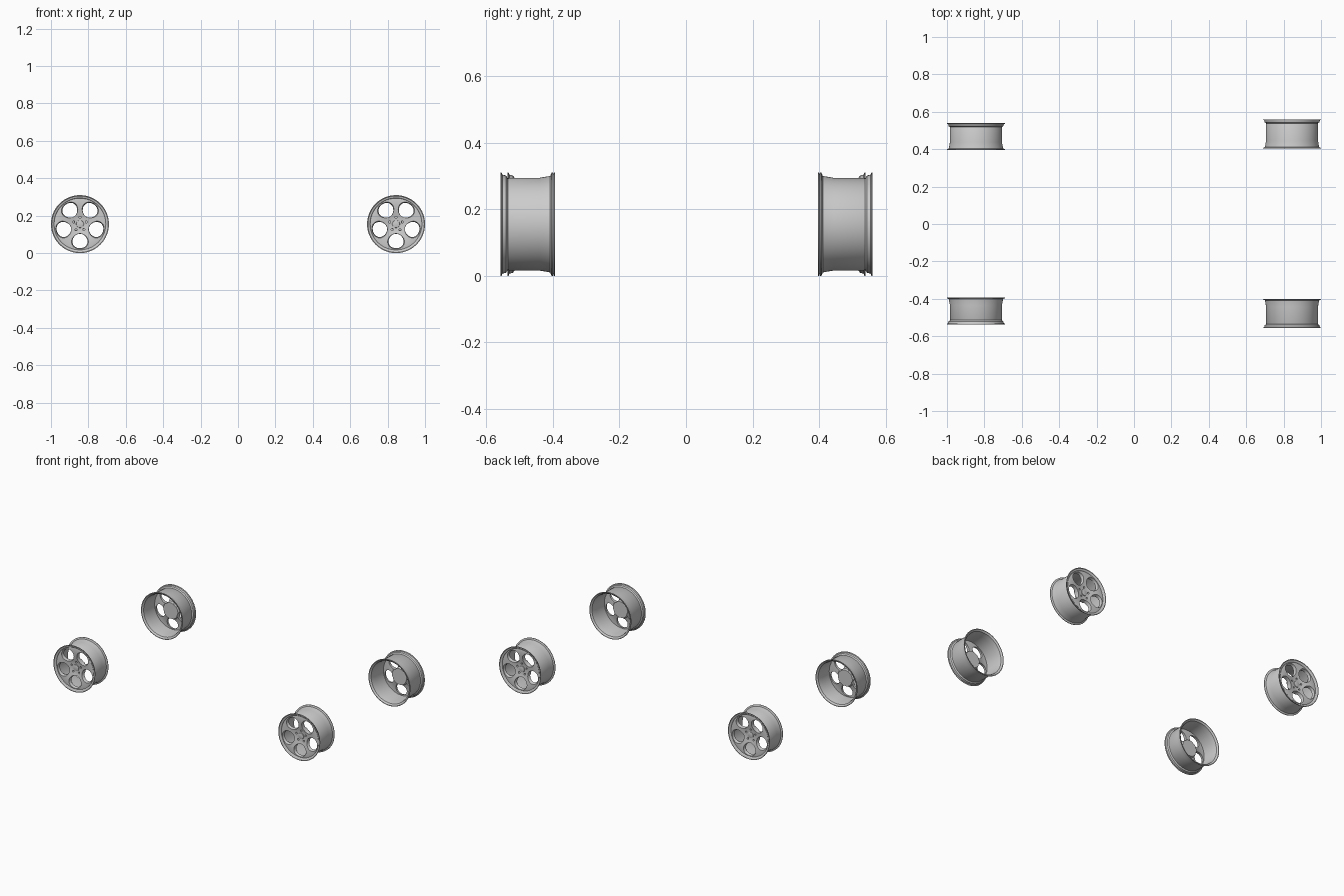
import bpy, bmesh
from math import sin, cos, pi, radians

if "Cube" in bpy.data.objects:
    bpy.data.objects.remove(bpy.data.objects["Cube"])

SEG = 80


def finish(bm, name):
    bmesh.ops.remove_doubles(bm, verts=bm.verts, dist=1e-5)
    bmesh.ops.recalc_face_normals(bm, faces=bm.faces)
    me = bpy.data.meshes.new(name)
    bm.to_mesh(me)
    bm.free()
    ob = bpy.data.objects.new(name, me)
    bpy.context.collection.objects.link(ob)
    return ob


def lathe(name, profile, closed=True):
    """Revolve (radius, depth) points about the y axis."""
    bm = bmesh.new()
    rings = [[bm.verts.new((r * cos(2 * pi * i / SEG), d, r * sin(2 * pi * i / SEG)))
              for i in range(SEG)] for r, d in profile]
    n = len(rings)
    for k in range(n if closed else n - 1):
        a, b = rings[k], rings[(k + 1) % n]
        for i in range(SEG):
            j = (i + 1) % SEG
            bm.faces.new((a[i], a[j], b[j], b[i]))
    return finish(bm, name)


def loft(bm, loops):
    """Capped solid through matching loops of points."""
    vs = [[bm.verts.new(p) for p in lp] for lp in loops]
    for a, b in zip(vs, vs[1:]):
        for i in range(len(a)):
            j = (i + 1) % len(a)
            bm.faces.new((a[i], a[j], b[j], b[i]))
    bm.faces.new(vs[0])
    bm.faces.new(vs[-1])


def window_loop(angle, grow, depth):
    """Rounded window outline, wider towards the rim."""
    pts = []
    for i in range(40):
        t = 2 * pi * i / 40
        u = 0.090 + (0.038 + grow) * cos(t)
        v = (0.0395 + grow) * sin(t) * (1 + 0.10 * cos(t))
        pts.append((u * cos(angle) - v * sin(angle), depth, u * sin(angle) + v * cos(angle)))
    return pts


def circle_loop(cx, cz, r, depth, n=20):
    return [(cx + r * cos(2 * pi * i / n), depth, cz + r * sin(2 * pi * i / n)) for i in range(n)]


def cut(ob, bm, name):
    cutter = finish(bm, name)
    cutter.hide_render = True
    mod = ob.modifiers.new(name, 'BOOLEAN')
    mod.operation = 'DIFFERENCE'
    mod.solver = 'EXACT'
    mod.object = cutter
    bpy.context.view_layer.objects.active = ob
    bpy.ops.object.modifier_apply(modifier=name)
    bpy.data.objects.remove(cutter)


def smooth(ob):
    bpy.ops.object.select_all(action='DESELECT')
    ob.select_set(True)
    bpy.context.view_layer.objects.active = ob
    bpy.ops.object.shade_smooth_by_angle(angle=radians(30))


# Dished wheel face
face = lathe("wheel_face", [
    (0, .022), (.030, .022), (.042, .020), (.065, .014), (.095, .009), (.125, .007), (.138, .009),
    (.138, .026), (.120, .026), (.090, .030), (.060, .040), (.054, .050), (0, .050)], closed=False)

# Five windows with bevelled front edges
windows = bmesh.new()
for k in range(5):
    a = -pi / 2 + k * 2 * pi / 5
    loft(windows, [window_loop(a, g, d) for g, d in
                   ((.006, -.01), (.0055, .009), (.001, .017), (0, .07))])
cut(face, windows, "window_cutter")

# Five bolt recesses
bolts = bmesh.new()
for k in range(5):
    a = pi / 2 + k * 2 * pi / 5
    cx, cz = .036 * cos(a), .036 * sin(a)
    loft(bolts, [circle_loop(cx, cz, .0065, -.01), circle_loop(cx, cz, .0055, .036)])
cut(face, bolts, "bolt_cutter")
smooth(face)

# Centre cap
cap = lathe("centre_cap", [(0, .017), (.016, .0172), (.0195, .0185), (.021, .024), (0, .024)], closed=False)
smooth(cap)


def make_barrel(w):
    ob = lathe("rim_barrel", [
        (.155, 0), (.155, .003), (.149, .005), (.146, .016), (.1405, .020), (.137, .022), (.139, .026),
        (.139, w - .042), (.145, w - .008), (.155, w - .004), (.155, w), (.151, w),
        (.141, w - .008), (.135, w - .042), (.135, .014), (.142, .006), (.148, .004), (.151, 0)])
    smooth(ob)
    return ob


# Four wheels: (label, x, front y of the face, turn, width)
narrow, wide = make_barrel(.143), make_barrel(.157)
wheels = [("front_left", -.845, -.536, 0, narrow), ("rear_left", -.845, .539, pi, narrow),
          ("front_right", .845, -.557, 0, wide), ("rear_right", .845, .560, pi, wide)]
for label, x, y, turn, barrel in wheels:
    for src in (face, cap, barrel):
        ob = bpy.data.objects.new(label + "_" + src.data.name.split(".")[0], src.data)
        bpy.context.collection.objects.link(ob)
        ob.location = (x, y, .155)
        ob.rotation_euler = (0, 0, turn)
for src in (face, cap, narrow, wide):
    bpy.data.objects.remove(src)
